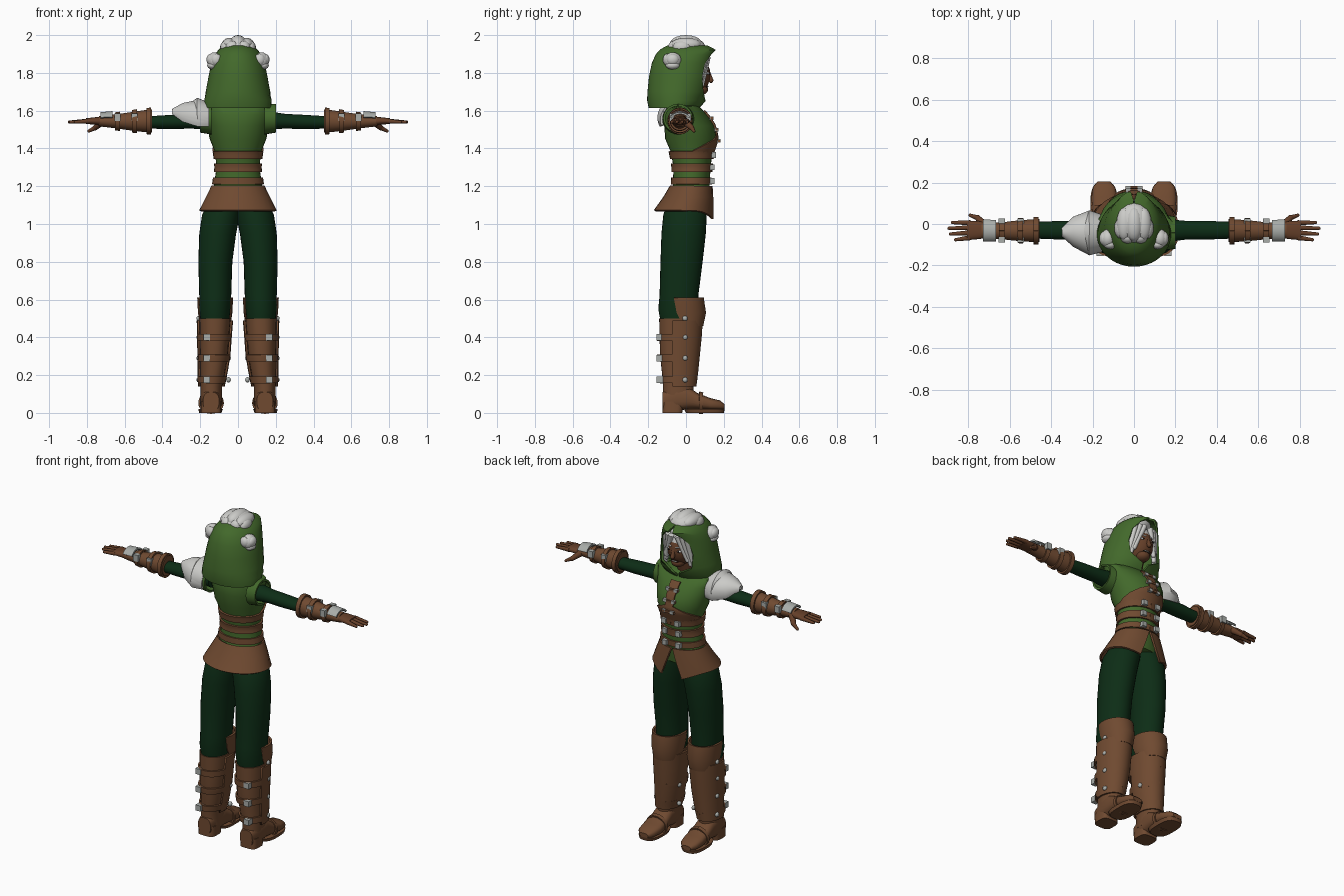
import bpy, bmesh
from math import sin, cos, pi, copysign
from mathutils import Matrix, Vector

cube = bpy.data.objects.get("Cube")
if cube:
    bpy.data.objects.remove(cube)


def material(name, *rgb):
    mat = bpy.data.materials.new(name)
    mat.use_nodes = True
    mat.diffuse_color = (*rgb, 1)
    mat.node_tree.nodes["Principled BSDF"].inputs["Base Color"].default_value = (*rgb, 1)
    return mat


green = material("hood green", .055, .14, .024)
dark_green = material("dark green cloth", .004, .026, .008)
leather = material("brown leather", .16, .068, .03)
skin = material("brown skin", .13, .05, .022)
silver = material("pale metal", .4, .42, .4)
white = material("white hair", .6, .6, .58)
black = material("dark brown", .015, .008, .005)


def finish(bm, name, mat, mirror=False, thick=0):
    """Turn a bmesh into a shaded object, optionally mirrored and thickened."""
    bmesh.ops.recalc_face_normals(bm, faces=bm.faces)
    for face in bm.faces:
        face.smooth = True
    for edge in bm.edges:
        edge.smooth = edge.calc_face_angle(pi) < .7
    mesh = bpy.data.meshes.new(name)
    bm.to_mesh(mesh)
    bm.free()
    mesh.materials.append(mat)
    obj = bpy.data.objects.new(name, mesh)
    bpy.context.scene.collection.objects.link(obj)
    if thick:
        solid = obj.modifiers.new("Thickness", "SOLIDIFY")
        solid.thickness, solid.offset = thick, 0
    if mirror:
        obj.modifiers.new("Mirror", "MIRROR").use_mirror_merge = False
    return obj


def loft(name, rows, mat, axis="Z", face=0, power=1, drop=0, mirror=False, thick=0, seg=28):
    """Skin oval sections: (position, a low, a high, b low, b high, gap angle)."""
    bm = bmesh.new()
    rings = []
    opened = len(rows[0]) > 5
    for pos, a_low, a_high, b_low, b_high, *gap in rows:
        g = gap[0] if gap else 0
        ring = []
        for i in range(seg + opened):
            t = face + g + (2 * pi - 2 * g) * i / seg
            s, c = (copysign(abs(v) ** power, v) for v in (sin(t), cos(t)))
            a = (a_low + a_high) / 2 + s * (a_high - a_low) / 2
            b = (b_low + b_high) / 2 + c * (b_high - b_low) / 2
            p = pos - (drop * max(c, 0) ** 4 if pos == rows[-1][0] else 0)
            ring.append(bm.verts.new({"X": (p, a, b), "Y": (a, p, b), "Z": (a, b, p)}[axis]))
        rings.append(ring)
    for low, high in zip(rings, rings[1:]):
        for i in range(seg if opened else len(low)):
            j = (i + 1) % len(low)
            bm.faces.new((low[i], low[j], high[j], high[i]))
    if not opened:
        bm.faces.new(rings[0])
        bm.faces.new(rings[-1])
    return finish(bm, name, mat, mirror, thick)


def section(rows, pos, grow):
    """Interpolate a profile and swell it a little."""
    rows = sorted(rows)
    for low, high in zip(rows, rows[1:]):
        if pos <= high[0]:
            f = (pos - low[0]) / (high[0] - low[0])
            a, b, c, d = (u + (v - u) * f for u, v in zip(low[1:5], high[1:5]))
            return (pos, a - grow, b + grow, c - grow, d + grow)


def band(name, rows, start, end, mat, grow=.006, gaps=(0, 0), steps=4, **options):
    """A strip that follows a profile between two positions."""
    strip = []
    for i in range(steps + 1):
        f = i / steps
        strip.append(section(rows, start + (end - start) * f, grow)
                     + (gaps[0] + (gaps[1] - gaps[0]) * f,))
    return loft(name, strip, mat, thick=.01, **options)


def sym(z, half_width, *rest):
    return (z, -half_width, half_width, *rest)


def ball(bm, centre, size):
    bmesh.ops.create_uvsphere(bm, u_segments=16, v_segments=10, radius=1,
                              matrix=Matrix.Translation(centre) @ Matrix.Diagonal((*size, 1)))


def box(bm, centre, size):
    bmesh.ops.create_cube(bm, size=1, matrix=Matrix.Translation(centre) @ Matrix.Diagonal((*size, 1)))


def rod(bm, start, end, thick, tip):
    start, end = Vector(start), Vector(end)
    way = end - start
    turn = way.to_track_quat("Z", "Y").to_matrix().to_4x4()
    bmesh.ops.create_cone(bm, cap_ends=True, segments=10, radius1=thick, radius2=tip, depth=way.length,
                          matrix=Matrix.Translation((start + end) / 2) @ turn)
    ball(bm, end, (tip, tip, tip))


def group(name, mat, maker, items, mirror=False):
    bm = bmesh.new()
    for item in items:
        maker(bm, *item)
    return finish(bm, name, mat, mirror)


# Torso and its belts
torso = [sym(1.1, .15, -.1, .11), sym(1.2, .128, -.07, .125), sym(1.3, .114, -.066, .13),
         sym(1.38, .122, -.08, .14), sym(1.45, .15, -.11, .163), sym(1.52, .163, -.115, .15),
         sym(1.58, .178, -.12, .11), sym(1.622, .195, -.1, .07), sym(1.64, .1, -.08, .05)]
loft("vest", torso, green)
for low, high in ((1.345, 1.385), (1.275, 1.32), (1.21, 1.245)):
    band("waist_belt", torso, low, high, leather)
band("corset_point", torso, 1.38, 1.47, leather, gaps=(1.5, 2.95), face=pi)
band("chest_placket", torso, 1.46, 1.6, leather, gaps=(2.98, 2.98), face=pi)
group("belt_buckles", silver, box,
      [((.045, y, z), (.03, .025, .03)) for y, z in ((.138, 1.228), (.138, 1.3), (.145, 1.365))], True)
group("chest_clasps", silver, box,
      [((.028, y, z), (.022, .02, .018)) for y, z in ((.173, 1.44), (.162, 1.5), (.135, 1.56))], True)
group("clasp_straps", leather, box,
      [((0, y, z), (.08, .014, .012)) for y, z in ((.176, 1.44), (.163, 1.5), (.137, 1.56))])
loft("armhole_trim", [(.14, -.12, .04, 1.48, 1.63, 0), (.2, -.115, .03, 1.49, 1.63, 0)],
     green, axis="X", mirror=True, thick=.012)

# Jacket tail, split at the front
loft("jacket_skirt", [sym(1.2, .135, -.08, .135, .03), sym(1.14, .165, -.115, .14, .15),
                      sym(1.07, .2, -.165, .148, .35)], leather, drop=.055, thick=.012)

# Trousers
loft("trousers", [(.46, .05, .195, -.13, .05), (.55, .04, .205, -.147, .065), (.62, .036, .205, -.14, .065),
                  (.8, .03, .21, -.135, .088), (.95, .01, .205, -.13, .105),
                  (1.05, -.01, .19, -.12, .11), (1.14, -.02, .14, -.09, .1)], dark_green, mirror=True)

# Boots
boot = [(.06, .085, .198, -.122, .04), (.14, .085, .198, -.122, .04), (.2, .072, .198, -.126, .048),
        (.3, .055, .2, -.137, .058), (.4, .048, .202, -.14, .068), (.5, .04, .204, -.142, .075)]
loft("boot_shafts", boot, leather, power=.9, mirror=True)
loft("boot_feet", [(-.125, .1, .185, .01, .11), (-.05, .085, .2, .01, .15), (.01, .085, .2, .02, .14),
                   (.06, .082, .202, .02, .105), (.13, .08, .205, .015, .078), (.18, .092, .197, .015, .066),
                   (.205, .115, .175, .02, .045)], leather, axis="Y", power=.75, mirror=True)
loft("boot_soles", [(0, .088, .205, .0, .2), (.02, .08, .21, -.01, .205)], leather, power=.7, mirror=True)
loft("boot_heels", [(0, .088, .198, -.125, -.02), (.06, .09, .196, -.125, -.01)],
     leather, power=.55, mirror=True)
band("toe_strap", [(.06, .08, .205, .0, .112), (.1, .08, .205, .0, .1)], .07, .09, leather,
     grow=0, axis="Y", mirror=True)
band("shin_guards", boot, .14, .49, leather, grow=.01, gaps=(1.25, 1.25), face=pi, mirror=True)
loft("knee_guards", [(.46, .045, .198, -.1, .085, 1.5), (.53, .036, .206, -.11, .1, 1.15),
                     (.61, .032, .21, -.12, .088, 1.1)], leather, face=pi, mirror=True, thick=.012)
heights = (.175, .29, .4)
for z in heights:
    band("boot_strap", boot, z - .018, z + .018, leather, grow=.01, mirror=True)
group("boot_buckles", silver, box, [((.165, -.138, z), (.034, .035, .034)) for z in heights], True)
group("boot_studs", silver, ball,
      [((x, -.005, z), (.012, .014, .014)) for z in (*heights, .5) for x in (.208, .05)], True)

# Sleeves and gauntlets
loft("sleeves", [(.14, -.09, .025, 1.5, 1.6), (.25, -.075, .015, 1.505, 1.583),
                 (.35, -.075, .015, 1.503, 1.578), (.48, -.07, .01, 1.505, 1.57)],
     dark_green, axis="X", mirror=True)
glove = [(.455, -.088, .024, 1.485, 1.606), (.5, -.086, .022, 1.487, 1.602), (.58, -.08, .015, 1.497, 1.59),
         (.65, -.072, .006, 1.507, 1.58), (.735, -.07, .008, 1.517, 1.572)]
loft("gauntlets", glove, leather, axis="X", mirror=True)
for x in (.46, .535, .625):
    band("gauntlet_strap", glove, x, x + .025, leather, axis="X", mirror=True)
group("gauntlet_buckles", silver, box,
      [((x, y, 1.565), (.032, .025, .04)) for x in (.547, .637) for y in (.014, -.076)], True)
band("wrist_plates", glove, .665, .728, silver, grow=.014, gaps=(2, 2), face=pi, axis="X", mirror=True)

# Hands
loft("palms", [(.71, -.067, .006, 1.518, 1.568), (.75, -.073, .014, 1.525, 1.566),
               (.805, -.078, .016, 1.53, 1.56)], skin, axis="X", power=.85, mirror=True)
group("fingers", skin, rod,
      [((.79, y, 1.545), (tip, y * 1.15, 1.54), .013, .008)
       for y, tip in ((-.066, .86), (-.042, .885), (-.018, .892), (.006, .875))], True)
group("thumbs", skin, rod, [((.72, -.005, 1.54), (.755, .03, 1.51), .02, .014),
                            ((.755, .03, 1.51), (.79, .042, 1.492), .013, .008)], True)

# Layered guard on one shoulder
for lift, tip in ((0, -.345), (.012, -.29)):
    loft("shoulder_guard", [(-.155, -.13, .04, 1.47, 1.625 + lift, 1.2), (-.215, -.145, .06, 1.47, 1.65 + lift, 1.1),
                            (tip + .055, -.105, .03, 1.5, 1.635 + lift, 1.2),
                            (tip, -.055, -.025, 1.57, 1.605 + lift, 1.3)],
         white, axis="X", face=pi, thick=.012)

# Head and face
group("neck", skin, rod, [((0, -.02, 1.6), (0, .02, 1.74), .055, .048)])
group("head", skin, ball, [((0, .03, 1.79), (.08, .1, .105)), ((0, .075, 1.712), (.04, .042, .03))])
group("nose", skin, rod, [((0, .115, 1.81), (0, .132, 1.76), .01, .013)])
group("eye_whites", white, ball, [((.033, .116, 1.797), (.015, .008, .007))], True)
group("pupils", black, ball, [((.033, .122, 1.797), (.006, .004, .006))], True)
group("brows", white, rod, [((.015, .122, 1.818), (.052, .108, 1.824), .005, .003)], True)
group("teeth", white, ball, [((0, .112, 1.728), (.021, .007, .004))])
group("lips", black, ball, [((0, .11, 1.728), (.027, .007, .007))])

# Hair
group("hair_cap", white, ball, [((0, .015, 1.815), (.09, .105, .11))])
group("face_locks", white, rod,
      [((.02 + k, .115 - k / 3, 1.885), (.07 + k / 2, .085 - k / 2, 1.74 - k), .016, .013)
       for k in (0, .025, .05)], True)
group("top_bun", white, ball, [((0, .005, 1.935), (.085, .098, .056)), ((0, .0, 1.955), (.045, .085, .045))])
group("top_bun_lobes", white, ball, [((.045, .0, 1.95), (.04, .08, .036)), ((.065, -.02, 1.935), (.03, .05, .035)),
                                     ((.03, -.065, 1.935), (.035, .03, .035))], True)
group("side_buns", white, ball, [((.125, -.07, 1.865), (.038, .046, .044)), ((.145, -.07, 1.87), (.022, .034, .03)),
                                 ((.135, -.07, 1.84), (.028, .038, .022)), ((.115, -.1, 1.87), (.03, .022, .032))], True)

# Hood, open around the face
loft("hood", [sym(1.615, .17, -.192, .065, .02), sym(1.655, .173, -.2, .1, .12), sym(1.7, .165, -.198, .12, .65),
              sym(1.78, .15, -.19, .128, .78), sym(1.85, .136, -.175, .135, .72), sym(1.895, .118, -.155, .145, .5),
              sym(1.918, .1, -.135, .155, .15), sym(1.938, .075, -.1, .115, .02),
              sym(1.95, .01, -.04, .03, 0)], green, thick=.012, seg=36)
